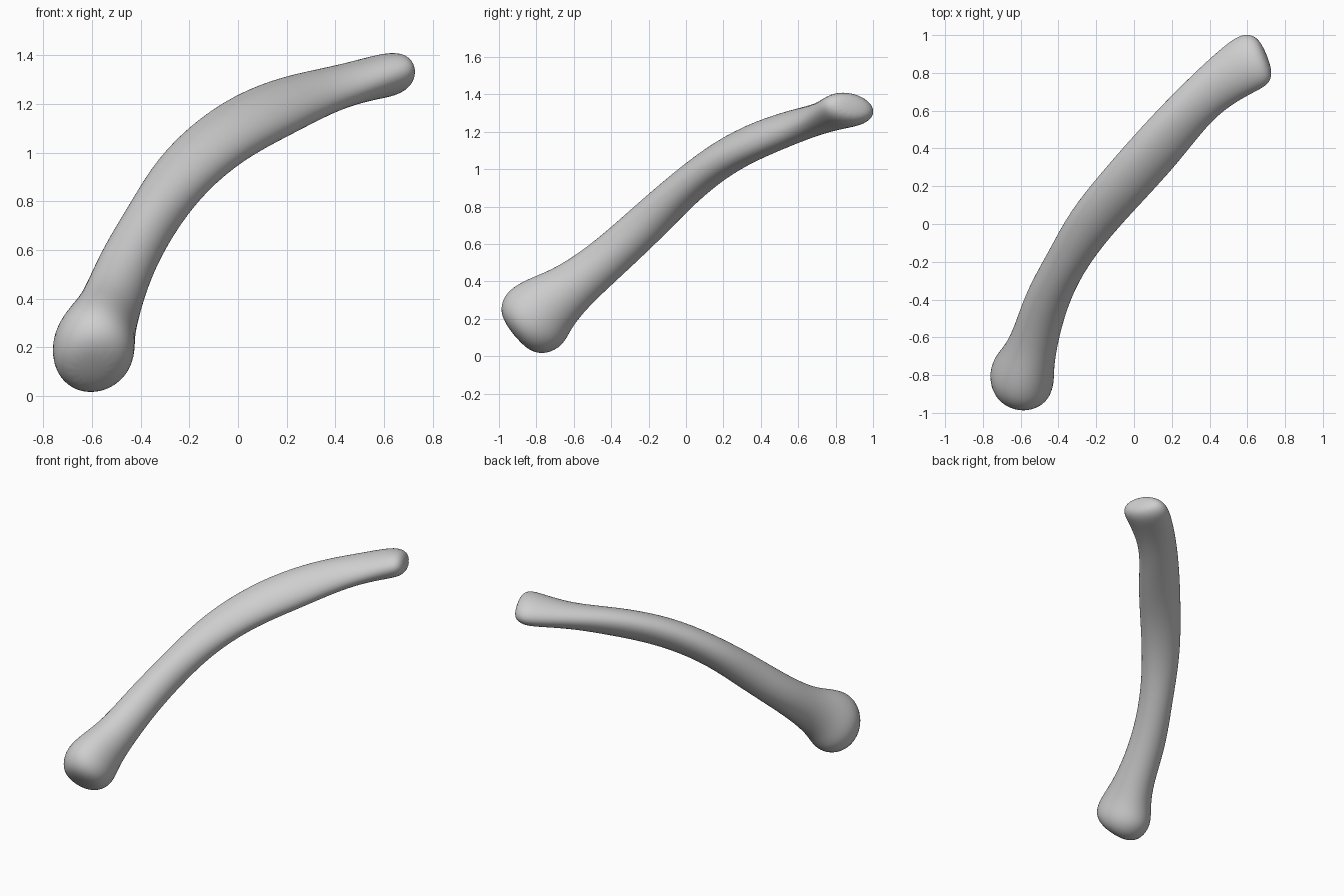
import bpy
import bmesh
from math import cos, sin, radians, tau
from mathutils import Vector

cube = bpy.data.objects.get("Cube")
if cube:
    bpy.data.objects.remove(cube, do_unlink=True)

SIDES = 16
SWELL = 1.03  # offsets the shrinking caused by subdivision

# Cross-sections from the knobbed head to the tip:
# centre, half width, half depth, twist in degrees
sections = [
    ((-.60, -.905, .11), .10, .115, -15),
    ((-.60, -.87, .14), .155, .18, -15),
    ((-.595, -.805, .205), .175, .21, -15),
    ((-.565, -.73, .28), .145, .175, -12),
    ((-.525, -.61, .365), .122, .132, -5),
    ((-.465, -.40, .535), .116, .114, 0),
    ((-.36, -.20, .72), .105, .112, -8),
    ((-.235, 0, .91), .128, .098, -20),
    ((-.06, .20, 1.065), .138, .097, -25),
    ((.12, .40, 1.165), .145, .094, -28),
    ((.29, .60, 1.235), .128, .087, -24),
    ((.43, .73, 1.275), .128, .084, -8),
    ((.57, .83, 1.31), .148, .09, 6),
    ((.645, .875, 1.325), .152, .088, 10),
    ((.69, .895, 1.335), .11, .06, 10),
]


def ring(bm, centre, tangent, width, depth, twist):
    """Add one elliptical loop square to the path."""
    side = Vector((tangent.y, -tangent.x, 0)).normalized()
    up = side.cross(tangent)
    c, s = cos(radians(twist)), sin(radians(twist))
    major, minor = side * c + up * s, up * c - side * s
    loop = []
    for i in range(SIDES):
        a = tau * i / SIDES
        offset = major * cos(a) * width + minor * sin(a) * depth
        loop.append(bm.verts.new(centre + offset * SWELL))
    return loop


# Shaft with both ends as one continuous skin
bm = bmesh.new()
centres = [Vector(sec[0]) for sec in sections]
last = len(centres) - 1
loops = []
for i, (_, width, depth, twist) in enumerate(sections):
    tangent = (centres[min(i + 1, last)] - centres[max(i - 1, 0)]).normalized()
    loops.append(ring(bm, centres[i], tangent, width, depth, twist))
for a, b in zip(loops, loops[1:]):
    for i in range(SIDES):
        j = (i + 1) % SIDES
        bm.faces.new((a[i], a[j], b[j], b[i]))

# Rounded caps
for loop, inner in ((loops[0], centres[1]), (loops[-1], centres[-2])):
    middle = sum((v.co for v in loop), Vector()) / SIDES
    tip = bm.verts.new(middle + (middle - inner).normalized() * .012)
    for i in range(SIDES):
        bm.faces.new((loop[i], loop[(i + 1) % SIDES], tip))
bmesh.ops.recalc_face_normals(bm, faces=bm.faces)

mesh = bpy.data.meshes.new("long_bone")
bm.to_mesh(mesh)
bm.free()
mesh.shade_smooth()
bone = bpy.data.objects.new("long_bone", mesh)
bpy.context.collection.objects.link(bone)
subdivision = bone.modifiers.new("rounding", "SUBSURF")
subdivision.levels = subdivision.render_levels = 2

# Plain grey
grey = bpy.data.materials.new("light_grey")
grey.use_nodes = True
colour = (.62, .62, .62, 1)
grey.diffuse_color = colour
grey.node_tree.nodes["Principled BSDF"].inputs["Base Color"].default_value = colour
mesh.materials.append(grey)
